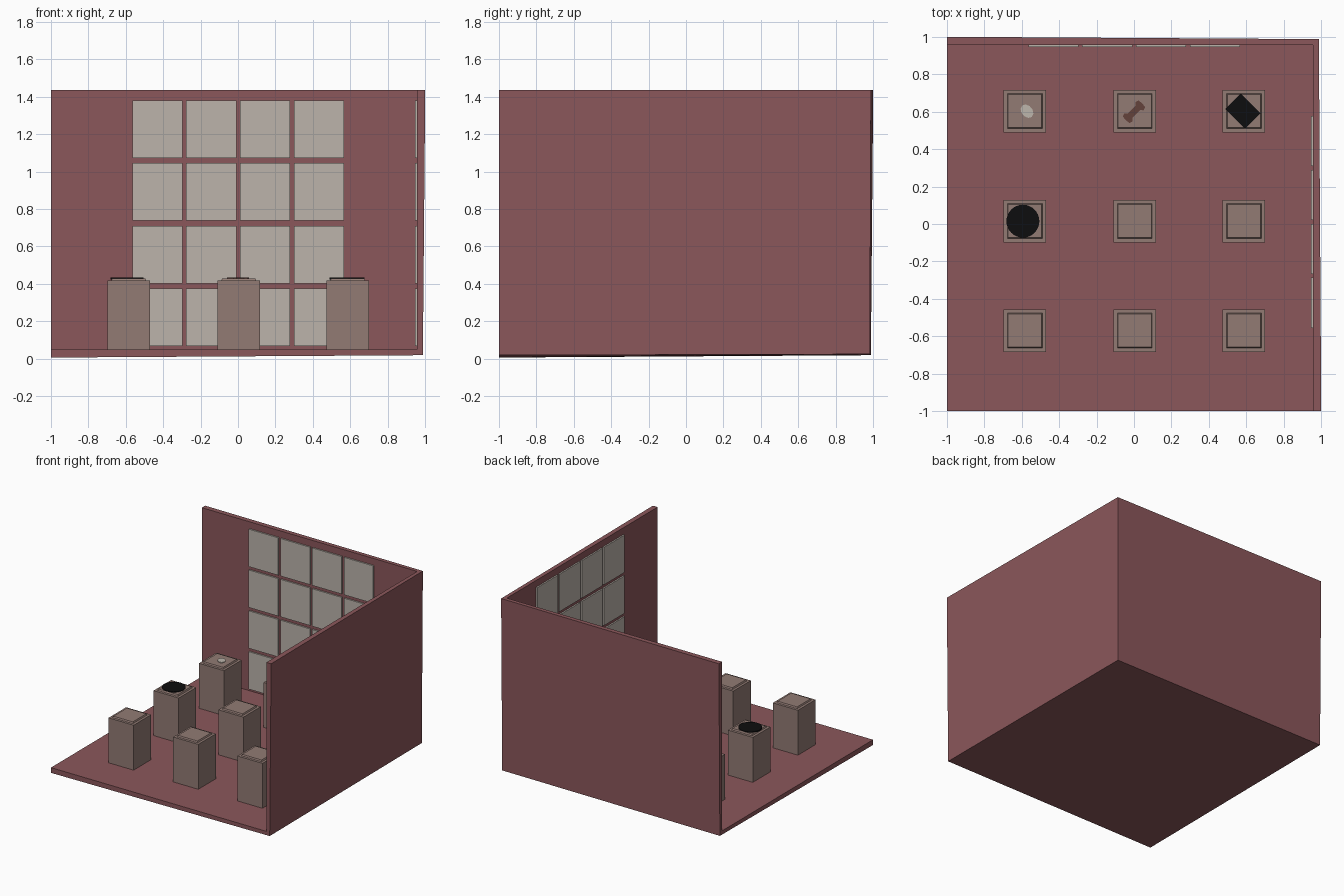
import bpy, bmesh, math
from mathutils import Matrix

if "Cube" in bpy.data.objects:
    bpy.data.objects.remove(bpy.data.objects["Cube"])


def material(name, rgb):
    m = bpy.data.materials.new(name)
    lin = [((c / 255 + 0.055) / 1.055) ** 2.4 if c > 10 else c / 255 / 12.92 for c in rgb]
    m.diffuse_color = (*lin, 1)
    m.use_nodes = True
    m.node_tree.nodes["Principled BSDF"].inputs["Base Color"].default_value = m.diffuse_color
    return m


WALL = material("dusty red", (139, 87, 91))
PANE = material("pale grey", (188, 180, 171))
STONE = material("taupe", (146, 123, 116))
BLACK = material("black", (13, 13, 14))
BROWN = material("brown", (100, 66, 59))
IVORY = material("ivory", (190, 182, 172))


def finish(bm, name, mat):
    bmesh.ops.recalc_face_normals(bm, faces=bm.faces)
    me = bpy.data.meshes.new(name)
    bm.to_mesh(me)
    bm.free()
    me.materials.append(mat)
    ob = bpy.data.objects.new(name, me)
    bpy.context.collection.objects.link(ob)
    return ob


def add_box(bm, lo, hi, taper=1.0):
    size = [h - l for l, h in zip(lo, hi)]
    mid = [(l + h) / 2 for l, h in zip(lo, hi)]
    vs = bmesh.ops.create_cube(bm, size=1)["verts"]
    for v in vs:
        k = taper if v.co.z > 0 else 1.0
        v.co = (mid[0] + v.co.x * size[0] * k, mid[1] + v.co.y * size[1] * k,
                mid[2] + v.co.z * size[2])


def flat_shape(name, outline, centre, angle, mat, z0=0.424, z1=0.434):
    """Thin plate extruded upward from a closed 2D outline."""
    bm = bmesh.new()
    f = bm.faces.new([bm.verts.new((x, y, z0)) for x, y in outline])
    ext = bmesh.ops.extrude_face_region(bm, geom=[f])["geom"]
    bmesh.ops.translate(bm, vec=(0, 0, z1 - z0),
                        verts=[g for g in ext if isinstance(g, bmesh.types.BMVert)])
    mat4 = Matrix.Translation((*centre, 0)) @ Matrix.Rotation(math.radians(angle), 4, "Z")
    bmesh.ops.transform(bm, matrix=mat4, verts=bm.verts)
    return finish(bm, name, mat)


def ellipse(rx, ry, n):
    return [(rx * math.cos(2 * math.pi * i / n), ry * math.sin(2 * math.pi * i / n))
            for i in range(n)]


# room: floor, back wall and right wall as one folded sheet, thickened outward
IN, FLOOR, TOP = 0.958, 0.049, 1.437
bm = bmesh.new()
a, b, c, d, e, f, g = [bm.verts.new(p) for p in (
    (-1, -1, FLOOR), (IN, -1, FLOOR), (IN, IN, FLOOR), (-1, IN, FLOOR),
    (-1, IN, TOP), (IN, IN, TOP), (IN, -1, TOP))]
bm.faces.new((a, b, c, d))
bm.faces.new((d, c, f, e))
bm.faces.new((c, b, g, f))
room = finish(bm, "room_shell", WALL)
# make the floor normal face up so thickness goes outward
if room.data.polygons[0].normal.z < 0:
    room.data.flip_normals()
sol = room.modifiers.new("thickness", "SOLIDIFY")
sol.thickness = 0.043
sol.offset = -1

# windows: 4 x 4 raised panes on each wall
PITCH_X, PANE_W, PITCH_Z, PANE_H = 0.288, 0.268, 0.3355, 0.308
for wall in ("back", "right"):
    bm = bmesh.new()
    for i in range(4):
        for k in range(4):
            z = 0.067 + k * PITCH_Z
            if wall == "back":
                x = -0.565 + i * PITCH_X
                add_box(bm, (x, IN - 0.012, z), (x + PANE_W, IN + 0.002, z + PANE_H))
            else:
                y = -0.555 + i * PITCH_X
                add_box(bm, (IN - 0.012, y, z), (IN + 0.002, y + PANE_W, z + PANE_H))
    finish(bm, wall + "_window_panes", PANE)

# display pedestals: 3 x 3 blocks with a raised top
for r, cy in enumerate((-0.57, 0.015, 0.603)):
    for q, cx in enumerate((-0.584, 0.004, 0.587)):
        bm = bmesh.new()
        add_box(bm, (cx - 0.114, cy - 0.114, FLOOR - 0.004), (cx + 0.114, cy + 0.114, 0.418))
        add_box(bm, (cx - 0.094, cy - 0.094, 0.417), (cx + 0.094, cy + 0.094, 0.429), 0.94)
        finish(bm, f"pedestal_{r}_{q}", STONE)

# exhibits lying on the pedestals
flat_shape("black_disc", ellipse(0.088, 0.088, 32), (-0.594, 0.015), 0, BLACK)
flat_shape("black_plate", [(-0.074, -0.059), (0.074, -0.059), (0.074, 0.059), (-0.074, 0.059)],
           (0.582, 0.603), -45, BLACK)
flat_shape("pebble", ellipse(0.04, 0.03, 10), (-0.572, 0.603), -50, IVORY)
half = [(0.03, 0.017), (0.042, 0.031), (0.06, 0.025), (0.063, 0.0),
        (0.06, -0.025), (0.042, -0.031), (0.03, -0.017)]
bone = half[::-1] + [(-x, y) for x, y in half]
flat_shape("bone", bone, (0.0, 0.6), 45, BROWN)
